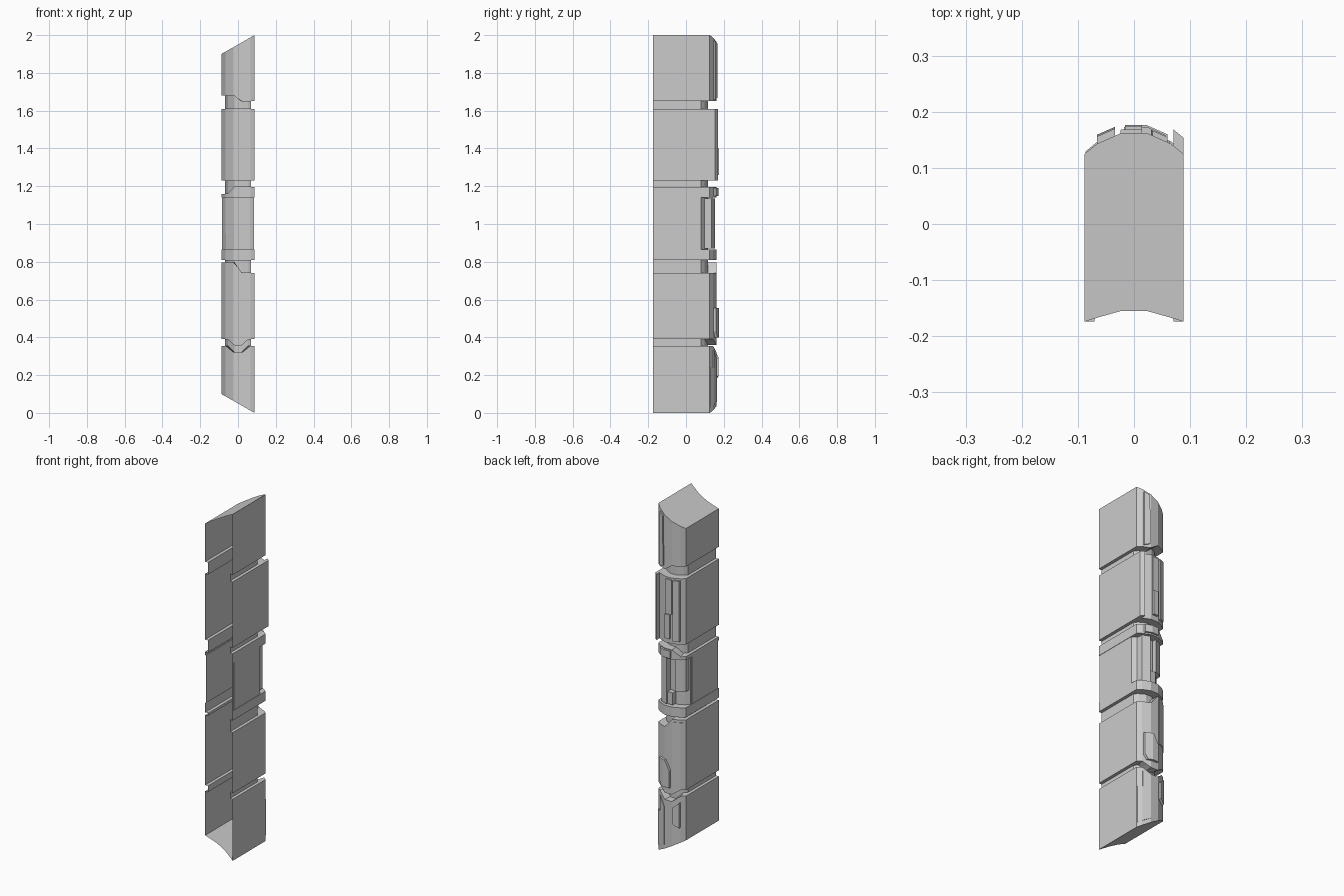
import bpy, bmesh

if "Cube" in bpy.data.objects:
    bpy.data.objects.remove(bpy.data.objects["Cube"])

W, FRONT = 0.088, -0.174
ARC = [(-W, .125), (-.066, .143), (-.023, .162), (.023, .162), (.066, .143), (W, .125)]
COLS = [-W, -.066, -.045, -.023, 0, .023, .045, .066, W]


def interp(pts, x):
    for (x0, v0), (x1, v1) in zip(pts, pts[1:]):
        if x <= x1:
            return v0 + (v1 - v0) * (x - x0) / (x1 - x0)
    return pts[-1][1]


def finish(bm, name):
    bmesh.ops.recalc_face_normals(bm, faces=bm.faces)
    me = bpy.data.meshes.new(name)
    bm.to_mesh(me)
    bm.free()
    ob = bpy.data.objects.new(name, me)
    bpy.context.collection.objects.link(ob)
    return ob


def flat(z):
    return [(-W, z), (W, z)]


# Seam lines between the segments: height as a function of x
bottom = [(-W, .10), (W, 0)]
s5_top = [(-W, .355), (-.066, .355), (-.023, .32), (.023, .32), (.066, .355), (W, .355)]
s4_bot = [(-W, .39), (-.066, .39), (-.023, .36), (.023, .36), (.066, .39), (W, .39)]
s4_top = [(-W, .795), (-.023, .795), (.023, .74), (W, .74)]
s3_top = [(-W, 1.16), (-.066, 1.16), (-.023, 1.195), (W, 1.195)]
s1_bot = [(-W, 1.68), (-.023, 1.68), (.023, 1.65), (W, 1.65)]
top = [(-W, 1.9), (W, 2.0)]

OUT, GROOVE, BAY = (0, 0), (.018, .045), (.004, .045)
levels = [(OUT, bottom), (OUT, s5_top), (GROOVE, s5_top), (GROOVE, s4_bot), (OUT, s4_bot),
          (OUT, s4_top), (GROOVE, s4_top), (GROOVE, flat(.81)), (OUT, flat(.81)),
          (OUT, flat(.865)), (BAY, flat(.865)), (BAY, flat(1.14)), (OUT, flat(1.14)),
          (OUT, s3_top), (GROOVE, s3_top), (GROOVE, flat(1.23)), (OUT, flat(1.23)),
          (OUT, flat(1.61)), (GROOVE, flat(1.61)), (GROOVE, s1_bot), (OUT, s1_bot), (OUT, top)]

# Pillar shell: open at the front, curved at the back, stepped in at the seams
bm = bmesh.new()
rows = []
for (dx, dy), line in levels:
    k = 1 - dx / W
    pts = [(-W * k, FRONT, interp(line, -W))]
    pts += [(x * k, interp(ARC, x) - dy, interp(line, x)) for x in COLS]
    pts += [(W * k, FRONT, interp(line, W))]
    rows.append([bm.verts.new(p) for p in pts])
for a, b in zip(rows, rows[1:]):
    for i in range(len(a) - 1):
        bm.faces.new((a[i], a[i + 1], b[i + 1], b[i]))
# Slanted end caps with a concave front edge
for row, line in ((rows[0], bottom), (rows[-1], top)):
    edge = [bm.verts.new((x, y, interp(line, x)))
            for x, y in ((.066, -.167), (.023, -.155), (-.023, -.155), (-.066, -.167))]
    bm.faces.new(row + edge)
finish(bm, "pillar_shell")


def panel(name, outline, h, base=-.003):
    """Plate following the curved back; outline is in x, z."""
    bm = bmesh.new()
    bm.faces.new([bm.verts.new((x, 0, z)) for x, z in outline])
    for kx, _ in ARC[1:-1]:
        bmesh.ops.bisect_plane(bm, geom=bm.verts[:] + bm.edges[:] + bm.faces[:],
                               plane_co=(kx, 0, 0), plane_no=(1, 0, 0), dist=1e-5)
    low = bm.verts[:]
    ext = bmesh.ops.extrude_face_region(bm, geom=bm.faces[:])
    high = [g for g in ext["geom"] if isinstance(g, bmesh.types.BMVert)]
    for v in low:
        if v.is_valid:
            v.co.y = interp(ARC, v.co.x) + base
    for v in high:
        v.co.y = interp(ARC, v.co.x) + h
    return finish(bm, name)


def rect(x0, x1, z0, z1):
    return [(x0, z0), (x1, z0), (x1, z1), (x0, z1)]


# Top segment strip
panel("top_strip", [(.03, 1.67), (.06, 1.66), (.06, 1.97), (.033, 1.955)], .009)
# Second segment plates and raised corner rail
panel("corner_rail", rect(.07, W, 1.23, 1.61), .029)
panel("upper_left_plate", rect(-.066, -.034, 1.25, 1.60), .013)
panel("upper_middle_plate", rect(-.024, .014, 1.40, 1.60), .006)
panel("upper_middle_block", rect(-.016, .014, 1.26, 1.40), .013)
# Middle bay: clasp on the band and plates inside the recess
panel("band_clasp", rect(-.018, .056, 1.148, 1.19), .011)
panel("bay_left_plate", rect(-.078, -.028, .95, 1.14), -.02, -.048)
panel("bay_right_plate", rect(.018, .062, .87, 1.135), -.009, -.048)
panel("bay_small_block", rect(-.018, .014, .87, .94), -.015, -.048)
# Fourth segment plates
panel("lower_left_plate", [(-.086, .50), (-.066, .52), (-.034, .52), (-.034, .78), (-.086, .78)], .003)
panel("lower_right_plate", [(-.016, .40), (.045, .40), (.06, .43), (.06, .555), (.014, .555), (-.016, .50)], .014)
# Bottom segment plates
panel("foot_left_plate", [(-.066, .175), (-.034, .195), (-.034, .29), (-.066, .32)], .016)
panel("foot_right_plate", [(.025, .06), (.086, .03), (.086, .24), (.064, .24), (.064, .33), (.025, .28)], .004)

# Thin side plates of the middle bay
for side, name in ((-1, "left"), (1, "right")):
    bm = bmesh.new()
    bmesh.ops.create_cube(bm, size=1)
    for v in bm.verts:
        v.co = (side * (.0845 + v.co.x * .003), -.045 + v.co.y * .23, 1.0025 + v.co.z * .275)
    finish(bm, name + "_bay_side_plate")
